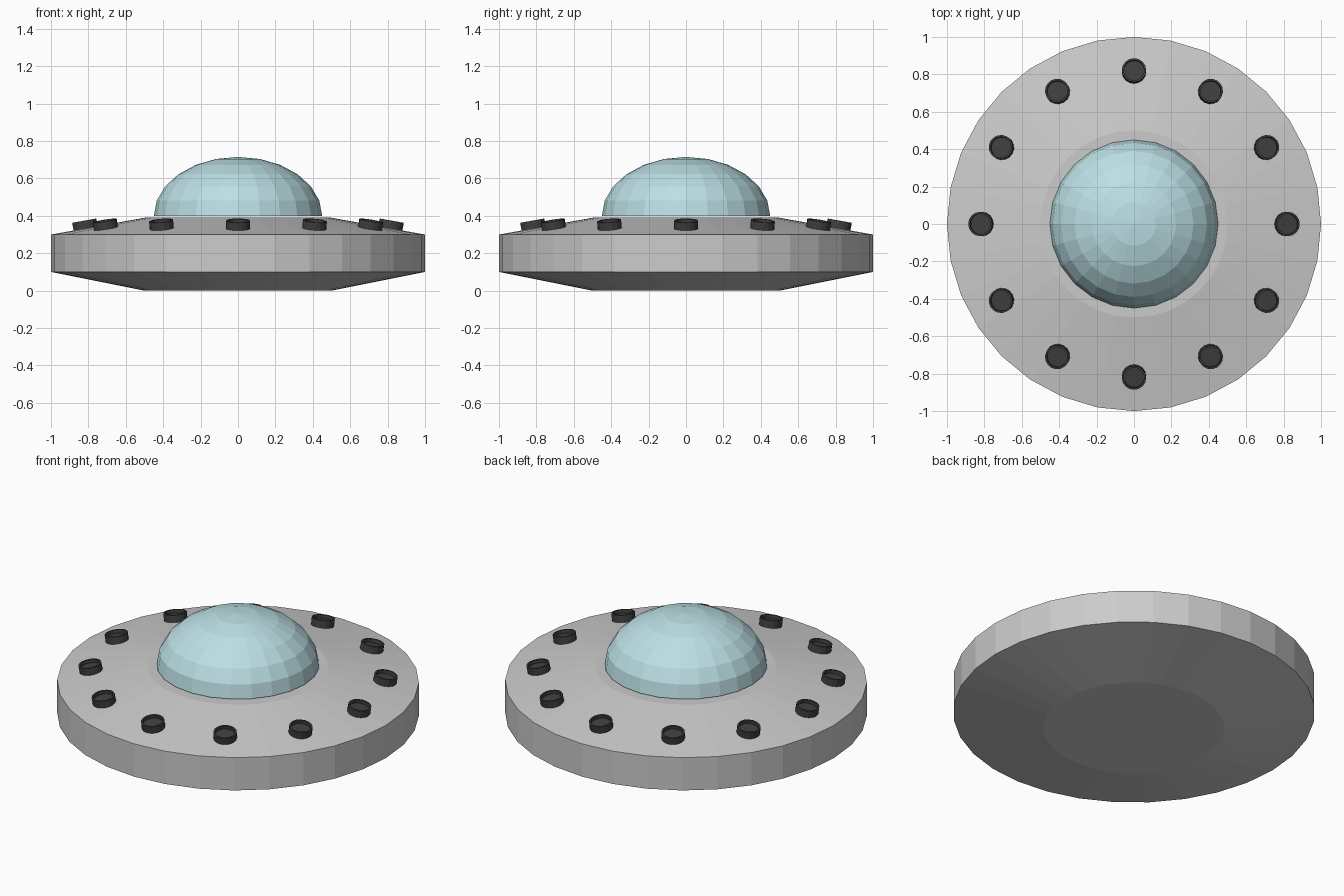
import bpy, bmesh
from math import sin, cos, pi, radians, atan2
from mathutils import Matrix

if "Cube" in bpy.data.objects:
    bpy.data.objects.remove(bpy.data.objects["Cube"])


def material(name, rgb):
    mat = bpy.data.materials.new(name)
    mat.diffuse_color = (*rgb, 1)
    mat.use_nodes = True
    mat.node_tree.nodes["Principled BSDF"].inputs["Base Color"].default_value = mat.diffuse_color
    return mat


def lathe(name, profile, sides, cap_start=True, cap_end=True, mat=None):
    """Revolve (radius, z) points, listed bottom to top outside, around z."""
    bm = bmesh.new()
    rings = []
    for r, z in profile:
        if r == 0:
            rings.append([bm.verts.new((0, 0, z))] * sides)
        else:
            rings.append([bm.verts.new((r * cos(2 * pi * i / sides), r * sin(2 * pi * i / sides), z))
                          for i in range(sides)])
    for low, high in zip(rings, rings[1:]):
        for i in range(sides):
            j = (i + 1) % sides
            corners = dict.fromkeys([low[i], low[j], high[j], high[i]])
            bm.faces.new(list(corners))
    if cap_start:
        bm.faces.new(rings[0][::-1])
    if cap_end:
        bm.faces.new(rings[-1])
    mesh = bpy.data.meshes.new(name)
    bm.to_mesh(mesh)
    bm.free()
    obj = bpy.data.objects.new(name, mesh)
    bpy.context.collection.objects.link(obj)
    if mat:
        mesh.materials.append(mat)
    return obj


glass = material("dome_glass", (0.5, 0.74, 0.78))
dark = material("lamp_dark", (0.05, 0.05, 0.05))

# Saucer hull
lathe("saucer_hull", [(0.5, 0), (1, 0.1), (1, 0.3), (0.5, 0.39)], 32)

# Flattened half-sphere cockpit, open underneath
dome = [(0.45 * cos(radians(a)), 0.4 + 0.315 * sin(radians(a))) for a in range(0, 90, 15)]
lathe("cockpit_dome", dome + [(0, 0.715)], 24, cap_start=False, cap_end=False, mat=glass)

# Ring of lamps with recessed tops, tilted to follow the hull slope
tilt = atan2(0.09, 0.5)
lamp_profile = [(0.065, -0.005), (0.065, 0.042), (0.055, 0.042), (0.055, 0.022)]
for k in range(12):
    lamp = lathe(f"rim_lamp_{k + 1}", lamp_profile, 16, mat=dark)
    lamp.matrix_world = (Matrix.Rotation(k * pi / 6, 4, 'Z')
                         @ Matrix.Translation((0.815, 0, 0.333))
                         @ Matrix.Rotation(tilt, 4, 'Y'))
